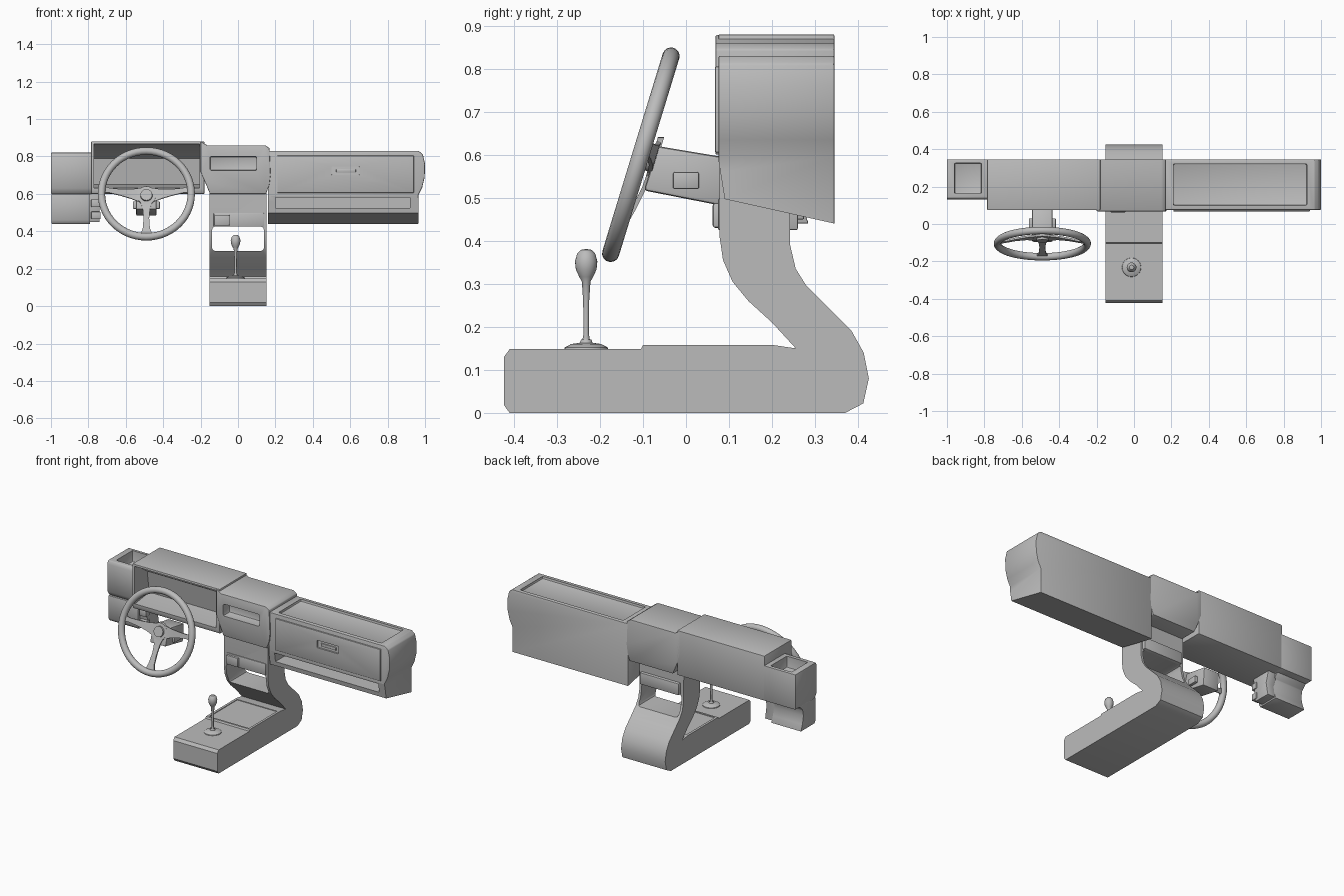
import bpy, bmesh, math
from mathutils import Matrix, Vector

if "Cube" in bpy.data.objects:
    bpy.data.objects.remove(bpy.data.objects["Cube"])

grey = bpy.data.materials.new("plain_grey")
grey.use_nodes = True
grey.diffuse_color = (0.5, 0.5, 0.5, 1)
grey.node_tree.nodes["Principled BSDF"].inputs["Base Color"].default_value = (0.5, 0.5, 0.5, 1)


def finish(name, bm, matrix=None):
    """Turn a bmesh into a named, shaded object."""
    if matrix:
        bm.transform(matrix)
    bmesh.ops.recalc_face_normals(bm, faces=bm.faces)
    mesh = bpy.data.meshes.new(name)
    bm.to_mesh(mesh)
    bm.free()
    mesh.materials.append(grey)
    ob = bpy.data.objects.new(name, mesh)
    bpy.context.scene.collection.objects.link(ob)
    smooth(ob)
    return ob


def smooth(ob):
    bpy.ops.object.select_all(action="DESELECT")
    ob.select_set(True)
    bpy.context.view_layer.objects.active = ob
    bpy.ops.object.shade_smooth_by_angle(angle=math.radians(35))


def prism(name, profile, lo, hi, axis="x", bevel=0.0):
    """Extrude a (y, z) profile along x, or an (x, z) profile along y."""
    bm = bmesh.new()
    place = (lambda p, d: (d, *p)) if axis == "x" else (lambda p, d: (p[0], d, p[1]))
    face = bm.faces.new([bm.verts.new(place(p, lo)) for p in profile])
    ext = bmesh.ops.extrude_face_region(bm, geom=[face])
    step = Vector(place((0, 0), hi - lo))
    bmesh.ops.translate(bm, vec=step, verts=[v for v in ext["geom"] if isinstance(v, bmesh.types.BMVert)])
    bmesh.ops.recalc_face_normals(bm, faces=bm.faces)
    if bevel:
        sharp = [e for e in bm.edges if e.calc_face_angle(0) > 0.6]
        bmesh.ops.bevel(bm, geom=sharp, offset=bevel, segments=2, profile=0.5, affect="EDGES")
    return finish(name, bm)


def box(name, x, y, z, bevel=0.0):
    return prism(name, [(y[0], z[0]), (y[1], z[0]), (y[1], z[1]), (y[0], z[1])], *x, bevel=bevel)


def cut(ob, *cutters):
    """Subtract the cutters and keep the result as plain mesh."""
    for c in cutters:
        mod = ob.modifiers.new("cut", "BOOLEAN")
        mod.operation, mod.solver, mod.object = "DIFFERENCE", "EXACT", c
        c.hide_render = True
    bpy.context.view_layer.update()
    graph = bpy.context.evaluated_depsgraph_get()
    mesh = bpy.data.meshes.new_from_object(ob.evaluated_get(graph))
    ob.modifiers.clear()
    ob.data = mesh
    for c in cutters:
        bpy.data.objects.remove(c)
    smooth(ob)


def lathe(name, profile, x, y, steps=24):
    """Revolve (radius, z) points around a vertical axis."""
    bm = bmesh.new()
    verts = [bm.verts.new((r, 0, z)) for r, z in profile]
    edges = [bm.edges.new(pair) for pair in zip(verts, verts[1:])]
    bmesh.ops.spin(bm, geom=verts + edges, axis=(0, 0, 1), cent=(0, 0, 0), steps=steps, angle=math.tau)
    bmesh.ops.remove_doubles(bm, verts=bm.verts, dist=0.0005)
    return finish(name, bm, Matrix.Translation((x, y, 0)))


# Instrument housing with a hooded recess
housing = prism("instrument_housing",
                [(0.08, 0.6), (0.345, 0.6), (0.345, 0.88), (0.075, 0.88), (0.075, 0.62)],
                -0.785, -0.18, bevel=0.004)
cut(housing, prism("cutter", [(0, 0.867), (0.085, 0.867), (0.2, 0.79), (0.22, 0.65), (0.09, 0.632), (0, 0.632)],
                   -0.77, -0.205))

# Centre section with a display opening
centre = prism("centre_section",
               [(-0.2, 0.88), (-0.165, 0.86), (0.145, 0.86), (0.168, 0.845), (0.174, 0.7),
                (0.168, 0.65), (0.15, 0.6), (-0.15, 0.6), (-0.175, 0.66), (-0.2, 0.72)],
               0.068, 0.345, "y", 0.004)
cut(centre, box("cutter", (-0.15, 0.1), (0, 0.13), (0.725, 0.8), 0.008))

# Passenger side: waisted end, sloping underside, open shelf and top tray
passenger = prism("passenger_dash",
                  [(0.16, 0.83), (0.965, 0.83), (0.988, 0.812), (1, 0.76), (0.998, 0.69),
                   (0.985, 0.635), (0.965, 0.595), (0.965, 0.43), (0.16, 0.43)],
                  0.075, 0.345, "y", 0.005)
cut(passenger,
    prism("cutter", [(0, 0.59), (0.075, 0.59), (0.09, 0.497), (0.345, 0.44), (0.4, 0.428), (0.4, 0.3), (0, 0.3)],
          0.1, 1.1),
    box("cutter", (0.2, 0.92), (0, 0.19), (0.525, 0.582)),
    box("cutter", (0.21, 0.925), (0.1, 0.322), (0.815, 0.9), 0.008))

# Glovebox lid with a recessed pull
lid = box("glovebox_lid", (0.21, 0.94), (0.067, 0.085), (0.605, 0.805), 0.004)
cut(lid, box("cutter", (0.5, 0.65), (0, 0.078), (0.7, 0.747), 0.005))
box("glovebox_pull", (0.525, 0.63), (0.068, 0.082), (0.714, 0.733), 0.003)

# Outer end pod with a top well and a hanging lower part
pod = prism("end_pod", [(0.15, 0.6), (0.345, 0.6), (0.345, 0.82), (0.14, 0.82), (0.13, 0.8), (0.13, 0.63)],
            -1, -0.78, bevel=0.004)
cut(pod, box("cutter", (-0.96, -0.815), (0.165, 0.325), (0.75, 0.9), 0.006))
prism("end_pod_lower",
      [(0.14, 0.6), (0.3, 0.6), (0.268, 0.57), (0.26, 0.53), (0.27, 0.48), (0.285, 0.44),
       (0.15, 0.44), (0.137, 0.46)], -0.997, -0.79, bevel=0.003)
prism("switch_panel", [(0.15, 0.6), (0.28, 0.6), (0.26, 0.53), (0.275, 0.45), (0.165, 0.45)],
      -0.8, -0.74, bevel=0.003)
for z in (0.485, 0.55):
    box("panel_switch", (-0.785, -0.735), (0.14, 0.18), (z - 0.02, z + 0.02), 0.004)

# Floor console sweeping up into two arms
console = prism("console",
                [(-0.41, 0), (0.37, 0), (0.412, 0.022), (0.425, 0.08), (0.413, 0.14), (0.385, 0.19),
                 (0.33, 0.245), (0.28, 0.295), (0.255, 0.335), (0.242, 0.39), (0.24, 0.61), (0.078, 0.61),
                 (0.078, 0.41), (0.086, 0.355), (0.108, 0.305), (0.145, 0.26), (0.2, 0.21), (0.255, 0.15),
                 (0.2, 0.158), (-0.1, 0.158), (-0.105, 0.148), (-0.41, 0.148), (-0.423, 0.13), (-0.423, 0.018)],
                -0.153, 0.153)
cut(console,
    box("cutter", (-0.138, 0.138), (0, 0.5), (0.295, 0.425), 0.015),
    box("cutter", (-0.138, 0.138), (-0.088, 0.19), (0.154, 0.2)))

# Radio block and small switch under the centre section
box("radio_block", (-0.13, 0.14), (0.074, 0.26), (0.425, 0.498), 0.004)
box("switch_block", (-0.128, -0.045), (0.062, 0.1), (0.43, 0.488), 0.006)

# Gear lever
lathe("gear_boot", [(0, 0.145), (0.052, 0.145), (0.05, 0.152), (0.035, 0.16), (0.015, 0.163), (0.012, 0.17)],
      -0.013, -0.232)
lathe("gear_lever", [(0.012, 0.15), (0.006, 0.185), (0.007, 0.26), (0.01, 0.305), (0.016, 0.316), (0.024, 0.333),
                     (0.026, 0.352), (0.021, 0.37), (0.012, 0.379), (0, 0.381)], -0.013, -0.232)

# Steering column shroud
prism("steering_column", [(-0.065, 0.62), (0.09, 0.594), (0.08, 0.482), (-0.098, 0.517)], -0.545, -0.435, bevel=0.008)
for side in (-1, 1):
    x = -0.49 + side * 0.058
    box("column_stalk_mount", (x - 0.014, x + 0.014), (-0.03, 0.03), (0.52, 0.56), 0.004)

# Steering wheel, modelled flat and then tilted
wheel = Matrix.Translation((-0.49, -0.105, 0.6)) @ Matrix.Rotation(math.radians(73), 4, "X")
bm = bmesh.new()
circle = bmesh.ops.create_circle(bm, segments=14, radius=0.02,
                                 matrix=Matrix.Translation((0.24, 0, 0)) @ Matrix.Rotation(math.pi / 2, 4, "X"))
bmesh.ops.spin(bm, geom=circle["verts"] + bm.edges[:], axis=(0, 0, 1), cent=(0, 0, 0), steps=56, angle=math.tau)
bmesh.ops.remove_doubles(bm, verts=bm.verts, dist=0.0005)
finish("steering_rim", bm, wheel)

for radius, depth, height in ((0.055, -0.033, 0.014), (0.034, -0.026, 0.022)):
    bm = bmesh.new()
    bmesh.ops.create_cone(bm, cap_ends=True, segments=28, radius1=radius, radius2=radius * 0.92, depth=height,
                          matrix=Matrix.Translation((0, 0, depth)))
    finish("steering_hub", bm, wheel)


def spoke(angle, sections):
    """Loft a dished spoke through (radius, half width, depth) sections."""
    bm = bmesh.new()
    rings = [[bm.verts.new((r, s * w, d + t)) for s, t in ((-1, -0.005), (1, -0.005), (1, 0.005), (-1, 0.005))]
             for r, w, d in sections]
    for a, b in zip(rings, rings[1:]):
        for i in range(4):
            j = (i + 1) % 4
            bm.faces.new((a[i], a[j], b[j], b[i]))
    bm.faces.new(rings[0])
    bm.faces.new(rings[-1])
    finish("steering_spoke", bm, wheel @ Matrix.Rotation(math.radians(angle), 4, "Z"))


for angle in (6, 174):
    spoke(angle, [(0.03, 0.04, -0.032), (0.08, 0.026, -0.03), (0.14, 0.017, -0.02), (0.2, 0.013, -0.006), (0.24, 0.02, 0)])
spoke(270, [(0.03, 0.035, -0.032), (0.07, 0.02, -0.03), (0.13, 0.015, -0.02), (0.19, 0.019, -0.006), (0.235, 0.034, 0)])
